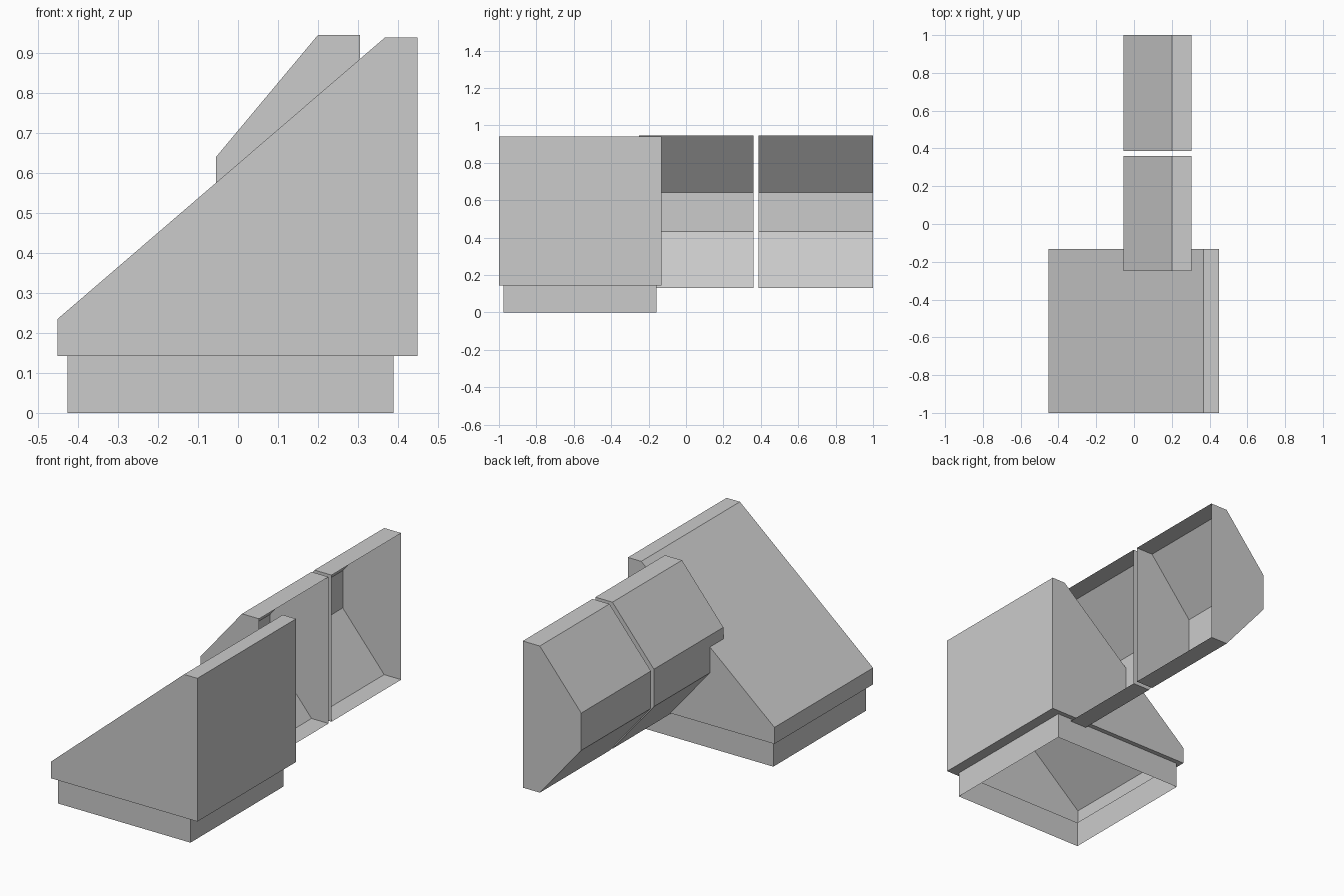
import bpy

cube = bpy.data.objects.get("Cube")
if cube:
    bpy.data.objects.remove(cube, do_unlink=True)

grey = bpy.data.materials.new("plain_grey")
grey.use_nodes = True
colour = (0.6, 0.6, 0.6, 1)
grey.diffuse_color = colour
grey.node_tree.nodes["Principled BSDF"].inputs["Base Color"].default_value = colour


def add_mesh(name, verts, faces):
    mesh = bpy.data.meshes.new(name)
    mesh.from_pydata(verts, [], faces)
    mesh.materials.append(grey)
    obj = bpy.data.objects.new(name, mesh)
    bpy.context.collection.objects.link(obj)
    return obj


def open_prism(name, profile, y0, y1, open_side):
    """Extrude an x-z profile along y, leaving one side open."""
    n = len(profile)
    verts = [(x, y, z) for y in (y0, y1) for x, z in profile]
    faces = [tuple(range(n)), tuple(reversed(range(n, 2 * n)))]
    for i in range(n):
        j = (i + 1) % n
        if i != open_side:
            faces.append((i, i + n, j + n, j))
    return add_mesh(name, verts, faces)


def rect(x0, x1, y0, y1, z):
    return [(x0, y0, z), (x1, y0, z), (x1, y1, z), (x0, y1, z)]


def ring(name, lower, upper):
    """Join two four-cornered loops with a band of faces."""
    faces = [(i, (i + 1) % 4, (i + 1) % 4 + 4, i + 4) for i in range(4)]
    return add_mesh(name, lower + upper, faces)


# Main wedge-shaped hood, hollow and open underneath
LEDGE = 0.143
hood = [(-0.452, LEDGE), (0.45, LEDGE), (0.45, 0.94), (0.368, 0.94), (-0.452, 0.235)]
open_prism("wedge_hood", hood, -1.0, -0.132, 0)

# Recessed skirt below the hood, and the ledge joining the two
skirt = (-0.427, 0.39, -0.975, -0.158)
ring("hood_ledge", rect(*skirt, LEDGE), rect(-0.452, 0.45, -1.0, -0.132, LEDGE))
ring("base_skirt", rect(*skirt, 0), rect(*skirt, LEDGE))

# Two hollow chamfered bins in a row, open towards +x
bin_profile = [(0.2, 0.13), (0.305, 0.13), (0.305, 0.946),
               (0.2, 0.946), (-0.055, 0.641), (-0.055, 0.433)]
for name, y0, y1 in (("front_bin", -0.25, 0.361), ("rear_bin", 0.387, 1.0)):
    open_prism(name, bin_profile, y0, y1, 1)
